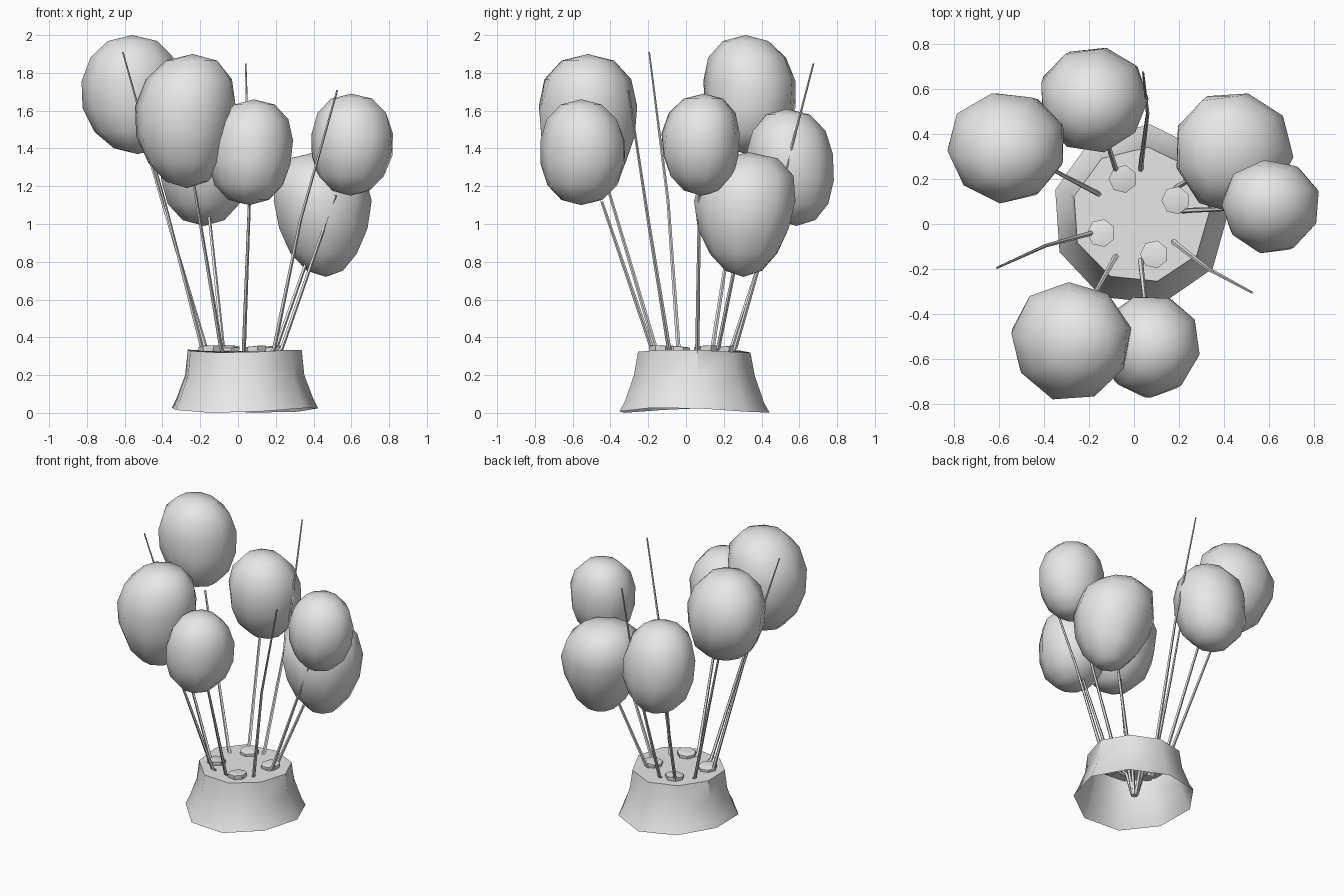
import bpy, bmesh, math
from mathutils import Vector

if "Cube" in bpy.data.objects:
    bpy.data.objects.remove(bpy.data.objects["Cube"])

grey = bpy.data.materials.new("plain_grey")
grey.diffuse_color = (0.8, 0.8, 0.8, 1)
grey.use_nodes = True
grey.node_tree.nodes["Principled BSDF"].inputs["Base Color"].default_value = grey.diffuse_color
CX, CY = 0.03, 0.04


def finish(name, bm, angle=40):
    bmesh.ops.recalc_face_normals(bm, faces=bm.faces)
    me = bpy.data.meshes.new(name)
    bm.to_mesh(me)
    bm.free()
    ob = bpy.data.objects.new(name, me)
    bpy.context.collection.objects.link(ob)
    me.materials.append(grey)
    bpy.ops.object.select_all(action='DESELECT')
    ob.select_set(True)
    bpy.context.view_layer.objects.active = ob
    bpy.ops.object.shade_smooth_by_angle(angle=math.radians(angle))
    return ob


def bridge(bm, a, b):
    n = len(a)
    for i in range(n):
        bm.faces.new((a[i], a[(i + 1) % n], b[(i + 1) % n], b[i]))


# Flared, slightly wavy base, closed on top and open below
bm = bmesh.new()
rings = []
for rx, ry, z, wave in ((.395, .405, .014, .014), (.37, .375, .065, .012),
                        (.322, .325, .20, 0), (.308, .303, .327, .008)):
    ring = []
    for i in range(9):
        a = math.tau * (i + .1) / 9
        ring.append(bm.verts.new((CX + rx * math.cos(a), CY + ry * math.sin(a),
                                  z + wave * math.sin(2 * a + 2.2))))
    rings.append(ring)
for lo, hi in zip(rings, rings[1:]):
    bridge(bm, lo, hi)
bm.faces.new(rings[-1])
finish("base", bm)

# Small seven-sided plugs set into the base top, tops slightly tilted
for i, (x, y) in enumerate(((-.05, .2), (.185, .105), (.09, -.135), (-.145, -.04))):
    bm = bmesh.new()
    rings = []
    for r, z, tilt in ((.04, .27, 0), (.063, .335, .1), (.063, .35, .1), (.056, .352, .1)):
        ring = []
        for k in range(7):
            a = math.tau * (k + .5) / 7
            ring.append(bm.verts.new((x + r * math.cos(a), y + r * math.sin(a),
                                      z + tilt * r * math.sin(a + i))))
        rings.append(ring)
    for lo, hi in zip(rings, rings[1:]):
        bridge(bm, lo, hi)
    bm.faces.new(rings[0])
    bm.faces.new(rings[-1])
    finish(f"plug_{i + 1}", bm, 30)


def stem(name, base, *upper):
    """Thin five-sided stalk that starts in the bundle inside the base."""
    bx, by = base
    near = (CX + .25 * (bx - CX), CY + .25 * (by - CY))
    path = [Vector((CX + .06 * (bx - CX), CY + .06 * (by - CY), .04)),
            Vector((*near, .20)), Vector((bx, by, .34))]
    path += [Vector(p) for p in upper]
    bm = bmesh.new()
    rings = []
    for p in path:
        r = .012 - .007 * max(0, p.z - .34) / 1.5
        rings.append([bm.verts.new(p + Vector((r * math.cos(math.tau * k / 5),
                                               r * math.sin(math.tau * k / 5), 0)))
                      for k in range(5)])
    for lo, hi in zip(rings, rings[1:]):
        bridge(bm, lo, hi)
    bm.faces.new(rings[0])
    bm.faces.new(rings[-1])
    finish(name, bm, 50)


# Bare stems
stem("bare_stem_left", (-.19, -.04), (-.39, -.095, 1.12), (-.61, -.195, 1.91))
stem("bare_stem_right", (.19, -.09), (.33, -.2, 1.02), (.525, -.305, 1.71))
stem("bare_stem_back", (.03, .26), (.06, .49, 1.14), (.04, .675, 1.85))


def head(name, centre, half, taper, top, low, spin):
    """Faceted egg: wider above when taper > 0; top and low shift its two tips."""
    bm = bmesh.new()
    bmesh.ops.create_uvsphere(bm, u_segments=9, v_segments=7, radius=1)
    for v in bm.verts:
        x, y, z = v.co
        a = math.atan2(y, x) + spin + .2 * z
        r = math.hypot(x, y)
        r = min(1, r ** .9 * 1.04) * (1 + taper * z) if r > 1e-4 else 0
        r *= 1 + .02 * math.sin(3 * a + 2 * z)
        shift = top if z > 0 else low
        v.co = (centre[0] + half[0] * r * math.cos(a) + shift[0] * abs(z),
                centre[1] + half[1] * r * math.sin(a) + shift[1] * abs(z),
                centre[2] + half[2] * z)
    finish(name, bm, 55)


# Rounded heads and the stems carrying them:
# centre, half size, taper, top shift, low shift, spin, stem foot
HEADS = (
    ("head_top_left", (-.57, .35, 1.685), (.262, .245, .315), .04,
     (.01, -.035), (.04, -.03), .2, (-.17, .14)),
    ("head_back", (-.18, .555, 1.30), (.24, .232, .31), .05,
     (0, -.02), (0, .03), .5, (-.08, .24)),
    ("head_front_left", (-.29, -.52, 1.545), (.262, .26, .355), .11,
     (.05, 0), (.02, 0), 0, (-.09, -.16)),
    ("head_front", (.07, -.535, 1.38), (.222, .228, .28), 0,
     (.015, -.02), (-.01, -.02), .3, (.03, -.18)),
    ("head_right", (.61, .075, 1.42), (.217, .207, .27), .05,
     (-.01, .02), (-.015, .01), .1, (.23, .06)),
    ("head_back_right", (.45, .315, 1.05), (.253, .26, .33), .24,
     (-.04, .02), (.015, -.01), .4, (.2, .17)),
)
for name, c, half, taper, top, low, spin, foot in HEADS:
    head(name, c, half, taper, top, low, spin)
    tip = Vector((*foot, .34)).lerp(Vector(c), .75)
    stem(name + "_stem", foot, tip)
